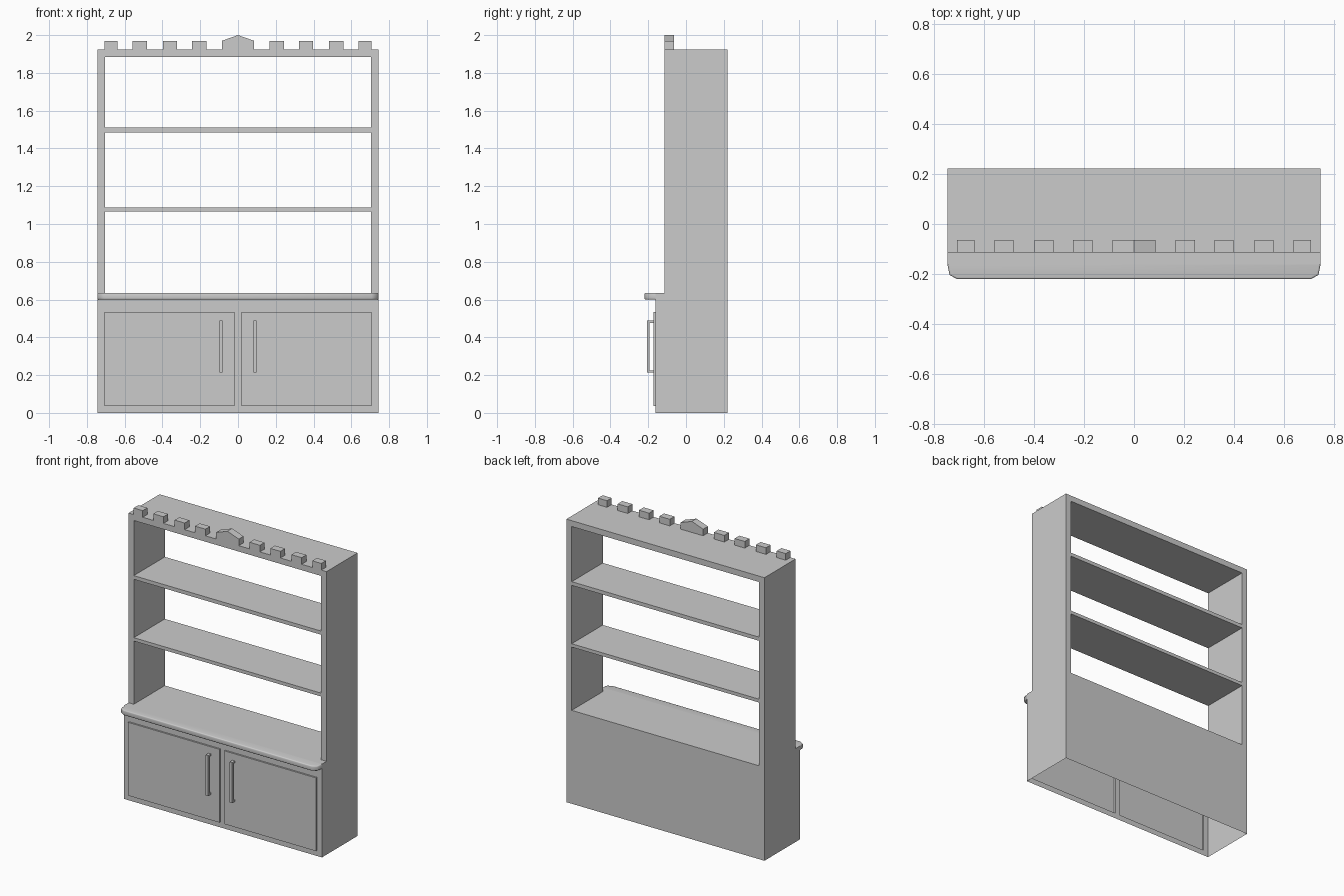
import bpy, bmesh
from mathutils import Vector

if "Cube" in bpy.data.objects:
    bpy.data.objects.remove(bpy.data.objects["Cube"])

W, IN = 0.745, 0.705              # outer and inner half widths
BACK, UPPER, LOWER = 0.221, -0.113, -0.162


def finish(name, bm, smooth=False):
    bmesh.ops.recalc_face_normals(bm, faces=bm.faces)
    me = bpy.data.meshes.new(name)
    bm.to_mesh(me)
    bm.free()
    ob = bpy.data.objects.new(name, me)
    bpy.context.collection.objects.link(ob)
    if smooth:
        bpy.context.view_layer.objects.active = ob
        ob.select_set(True)
        bpy.ops.object.shade_smooth_by_angle(angle=0.9)
        ob.select_set(False)
    return ob


def prism(pts, vec):
    """Closed solid: a planar outline swept along vec."""
    bm = bmesh.new()
    face = bm.faces.new([bm.verts.new(p) for p in pts])
    ext = bmesh.ops.extrude_face_region(bm, geom=[face], use_keep_orig=True)
    verts = [g for g in ext["geom"] if isinstance(g, bmesh.types.BMVert)]
    bmesh.ops.translate(bm, verts=verts, vec=Vector(vec))
    return bm


def front_profile(name, xz, y0, y1):
    return finish(name, prism([(x, y0, z) for x, z in xz], (0, y1 - y0, 0)))


def box(name, x0, x1, y0, y1, z0, z1):
    return front_profile(name, [(x0, z0), (x1, z0), (x1, z1), (x0, z1)], y0, y1)


# base cabinet: thin shell open underneath, doors raised out of the front
bm = bmesh.new()
xs = [-W, -0.707, -0.018, 0.018, 0.707, W]
zs = [0, 0.037, 0.535, 0.635]
grid = [[bm.verts.new((x, LOWER, z)) for x in xs] for z in zs]
doors = []
for j in range(3):
    for i in range(5):
        f = bm.faces.new((grid[j][i], grid[j][i + 1], grid[j + 1][i + 1], grid[j + 1][i]))
        if j == 1 and i in (1, 3):
            doors.append(f)
b = [bm.verts.new((x, BACK, z)) for x, z in ((-W, 0), (W, 0), (W, 0.635), (-W, 0.635))]
bm.faces.new(b)
bm.faces.new([row[0] for row in grid] + [b[3], b[0]])
bm.faces.new([row[-1] for row in grid] + [b[2], b[1]])
bm.faces.new(grid[-1] + [b[2], b[3]])
for f in doors:
    ext = bmesh.ops.extrude_face_region(bm, geom=[f])
    verts = [g for g in ext["geom"] if isinstance(g, bmesh.types.BMVert)]
    bmesh.ops.translate(bm, verts=verts, vec=(0, -0.011, 0))
    if f.is_valid:
        bmesh.ops.delete(bm, geom=[f], context='FACES_ONLY')
finish("base_cabinet", bm)

# counter lip with clipped corners and softened edges
half = [(W, LOWER), (0.737, -0.203), (0.707, -0.22)]
plan = half + [(-x, y) for x, y in reversed(half)]
bm = prism([(x, y, 0.6) for x, y in plan], (0, 0, 0.035))
edges = [e for e in bm.edges
         if abs(e.verts[0].co.z - e.verts[1].co.z) < 1e-5
         and min(v.co.y for v in e.verts) < LOWER - 0.01]
bmesh.ops.bevel(bm, geom=edges, offset=0.007, segments=3, profile=0.5, affect='EDGES')
finish("counter_lip", bm, smooth=True)

# upper frame: two sides and the top in one piece
front_profile("upper_frame",
              [(-W, 0.635), (-IN, 0.635), (-IN, 1.885), (IN, 1.885),
               (IN, 0.635), (W, 0.635), (W, 1.925), (-W, 1.925)], UPPER, BACK)

# shelves
for k, (z0, z1) in enumerate([(1.065, 1.088), (1.485, 1.51)]):
    box(f"shelf_{k + 1}", -IN, IN, UPPER, BACK, z0, z1)

# crest: square blocks either side of a small gable
for k, (x0, x1) in enumerate([(0.166, 0.244), (0.322, 0.398), (0.482, 0.558), (0.638, 0.706)]):
    for side, s in (("right", 1), ("left", -1)):
        box(f"crest_block_{side}_{k + 1}", s * x0, s * x1, UPPER, -0.063, 1.925, 1.97)
front_profile("crest_gable",
              [(-0.085, 1.925), (0.085, 1.925), (0.085, 1.97), (0, 2.0), (-0.085, 1.97)],
              UPPER, -0.063)

# door handles: C-shaped brackets
c_shape = [(-0.173, 0.213), (-0.206, 0.213), (-0.206, 0.488), (-0.173, 0.488),
           (-0.173, 0.476), (-0.192, 0.476), (-0.192, 0.225), (-0.173, 0.225)]
for side, s in (("right", 1), ("left", -1)):
    finish(f"door_handle_{side}",
           prism([(s * 0.081, y, z) for y, z in c_shape], (s * 0.018, 0, 0)))
